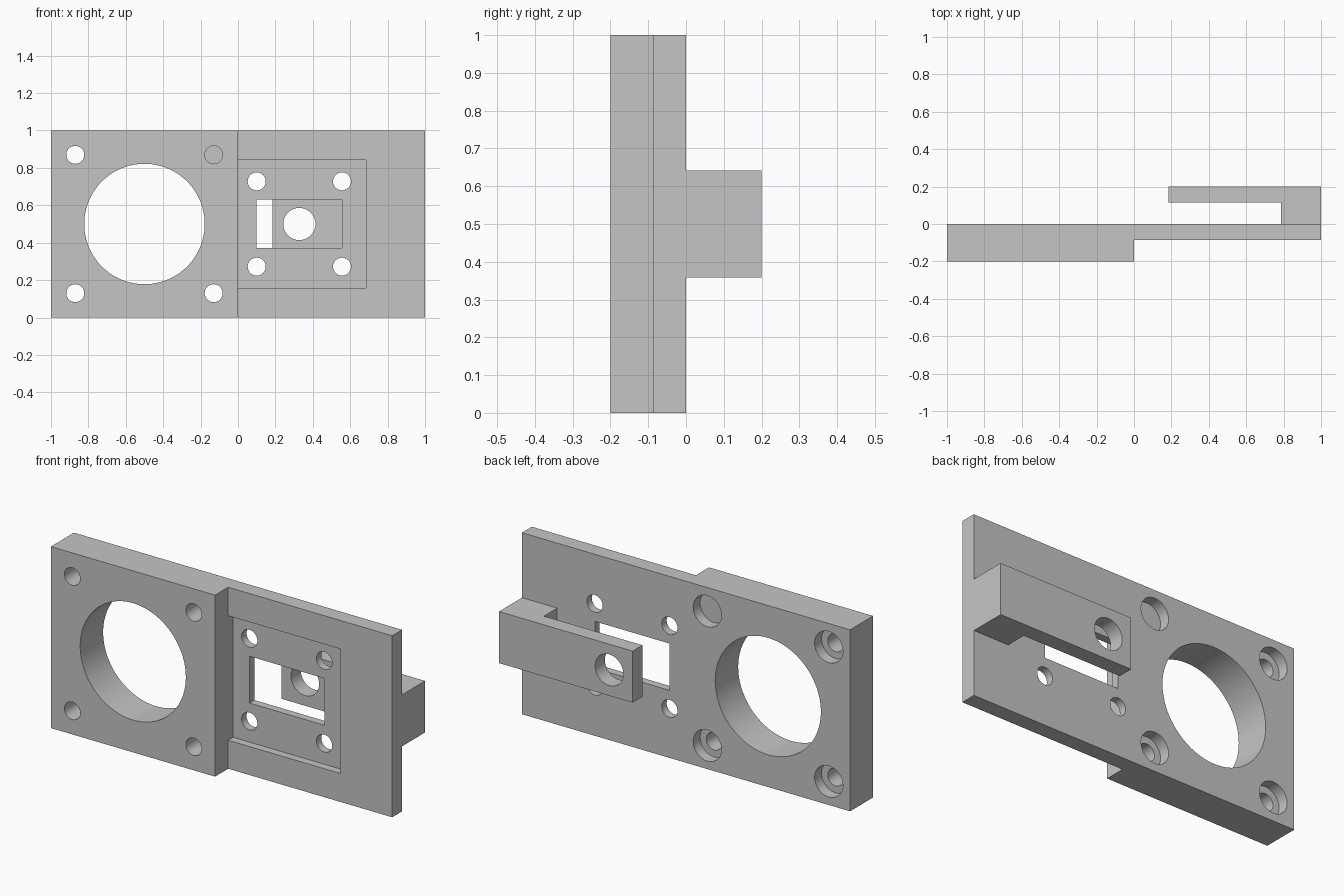
import bpy, bmesh, math
from mathutils import Matrix

cube = bpy.data.objects.get("Cube")
if cube:
    bpy.data.objects.remove(cube, do_unlink=True)

grey = bpy.data.materials.new("light grey")
grey.use_nodes = True
COLOUR = (0.56, 0.56, 0.56, 1)
grey.diffuse_color = COLOUR
grey.node_tree.nodes["Principled BSDF"].inputs["Base Color"].default_value = COLOUR


def make_object(name, bm):
    bmesh.ops.recalc_face_normals(bm, faces=bm.faces)
    mesh = bpy.data.meshes.new(name)
    bm.to_mesh(mesh)
    bm.free()
    obj = bpy.data.objects.new(name, mesh)
    obj.data.materials.append(grey)
    bpy.context.collection.objects.link(obj)
    return obj


def extrude_profile(name, outline, z0, z1):
    """Raise an x-y outline from z0 to z1."""
    bm = bmesh.new()
    face = bm.faces.new([bm.verts.new((x, y, z0)) for x, y in outline])
    raised = bmesh.ops.extrude_face_region(bm, geom=[face])["geom"]
    verts = [v for v in raised if isinstance(v, bmesh.types.BMVert)]
    bmesh.ops.translate(bm, verts=verts, vec=(0, 0, z1 - z0))
    return make_object(name, bm)


def box(name, x0, x1, y0, y1, z0, z1):
    return extrude_profile(name, [(x0, y0), (x1, y0), (x1, y1), (x0, y1)], z0, z1)


def rod(name, x, z, radius, y0, y1, sides=64):
    """Cylinder running along y."""
    bm = bmesh.new()
    place = Matrix.Translation((x, (y0 + y1) / 2, z)) @ Matrix.Rotation(math.pi / 2, 4, "X")
    bmesh.ops.create_cone(bm, cap_ends=True, segments=sides, radius1=radius,
                          radius2=radius, depth=y1 - y0, matrix=place)
    return make_object(name, bm)


def combine(target, tool, operation="DIFFERENCE"):
    """Apply a boolean, then discard the tool object."""
    tool.hide_render = True
    mod = target.modifiers.new("combine", "BOOLEAN")
    mod.operation = operation
    mod.solver = "EXACT"
    mod.object = tool
    bpy.context.view_layer.objects.active = target
    bpy.ops.object.modifier_apply(modifier=mod.name)
    bpy.data.objects.remove(tool, do_unlink=True)


# Stepped plate: thick half and thin half, flush at the back
THIN = -0.086
plate = extrude_profile("mounting_plate", [(-1, -0.2), (0, -0.2), (0, THIN),
                                           (1, THIN), (1, 0), (-1, 0)], 0, 1)

# Large round opening
combine(plate, rod("large_bore", -0.5, 0.5, 0.322, -0.3, 0.1, 96))

# Counterbored corner holes
for x in (-0.87, -0.13):
    for z in (0.13, 0.87):
        combine(plate, rod("corner_hole", x, z, 0.048, -0.3, 0.1))
        combine(plate, rod("counterbore", x, z, 0.086, -0.06, 0.1))

# Shallow recess, window and four small holes in the thin half
combine(plate, box("recess", 0, 0.685, -0.15, -0.043, 0.157, 0.843))
combine(plate, box("window", 0.1, 0.556, -0.3, 0.05, 0.372, 0.63))
for x in (0.1, 0.556):
    for z in (0.272, 0.728):
        combine(plate, rod("small_hole", x, z, 0.048, -0.3, 0.1))

# Rear arm: post with an overhanging bar and a round hole
arm = extrude_profile("rear_arm", [(0.785, 0), (1, 0), (1, 0.2), (0.185, 0.2),
                                   (0.185, 0.115), (0.785, 0.115)], 0.358, 0.642)
combine(arm, rod("arm_hole", 0.328, 0.5, 0.086, 0.05, 0.3))
combine(plate, arm, "UNION")

# Smooth bores, sharp edges elsewhere
bpy.ops.object.select_all(action="DESELECT")
plate.select_set(True)
bpy.context.view_layer.objects.active = plate
bpy.ops.object.shade_smooth_by_angle(angle=math.radians(30))
